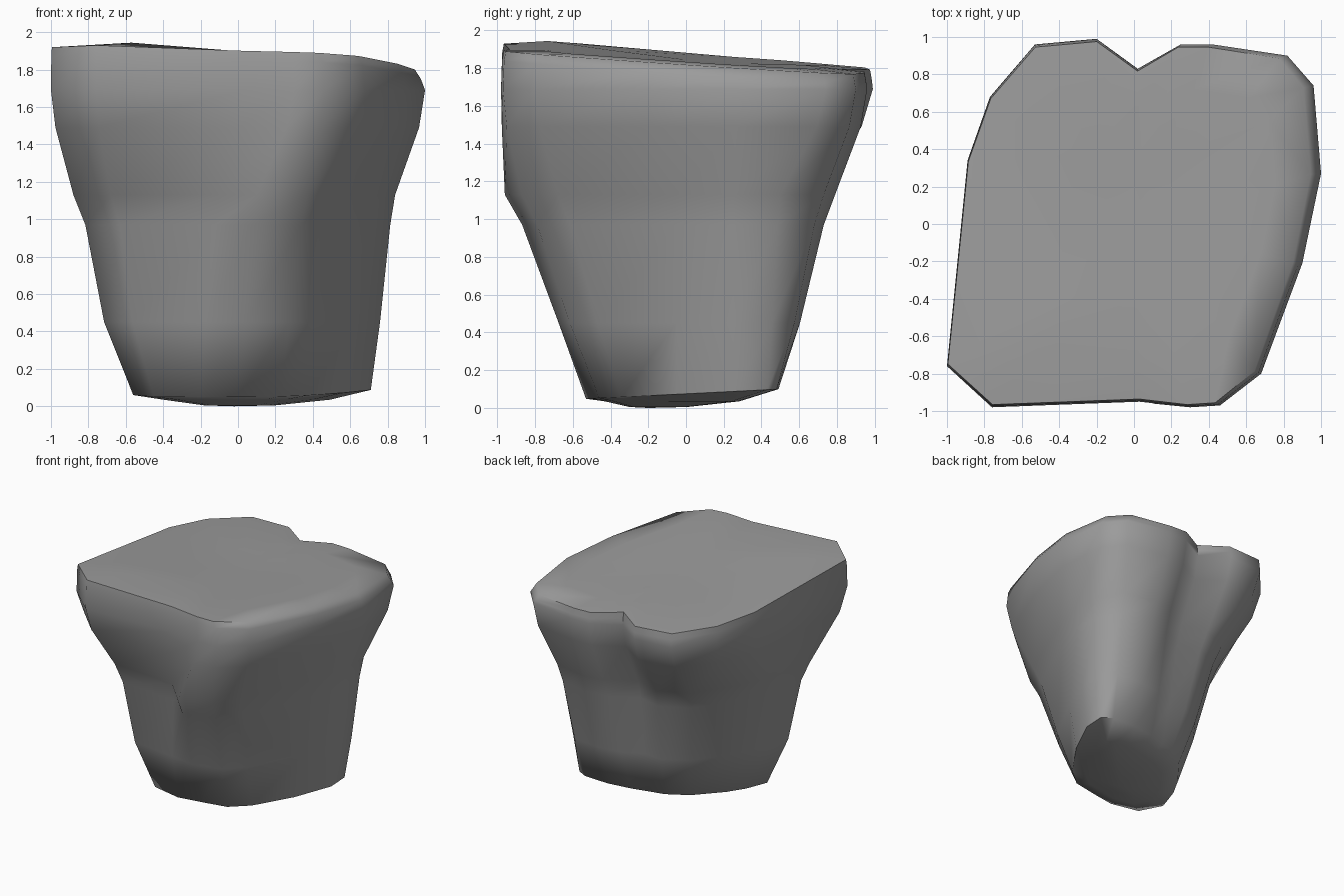
import bpy
import bmesh
from mathutils import Vector

cube = bpy.data.objects.get("Cube")
if cube:
    bpy.data.objects.remove(cube, do_unlink=True)

# Matching outlines of the boulder at its foot, waist and shoulder
FOOT = [(-.56, -.3), (-.45, -.48), (-.2, -.53), (0, -.5), (.22, -.46), (.37, -.34),
        (.57, -.05), (.71, .25), (.71, .43), (.62, .48), (.4, .49), (.2, .46),
        (.05, .42), (-.07, .39), (-.24, .28), (-.42, .05), (-.5, -.1)]
WAIST = [(-.88, -.42), (-.68, -.7), (-.1, -.75), (.1, -.96), (.37, -.87), (.5, -.68),
         (.76, -.05), (.84, .25), (.84, .5), (.71, .73), (.42, .79), (.25, .76),
         (.02, .62), (-.2, .69), (-.45, .57), (-.65, .28), (-.79, 0)]
SHOULDER = [(-1, -.76), (-.76, -.98), (.03, -.95), (.3, -.98), (.46, -.97), (.68, -.8),
            (.9, -.21), (1, .27), (.96, .74), (.82, .9), (.42, .96), (.25, .96),
            (.02, .83), (-.2, .99), (-.53, .96), (-.77, .68), (-.89, .34)]


def blend(lower, upper, amount):
    return [Vector(a).lerp(Vector(b), amount) for a, b in zip(lower, upper)]


def scaled(outline, factor, centre=(0, 0)):
    middle = Vector(centre)
    return [middle.lerp(Vector(p), factor) for p in outline]


def rim(outline):
    """Edge of the top, drawn in more on the left side than elsewhere."""
    return [Vector((p[0] * (.945 if p[0] > 0 else .995), p[1] * .985)) for p in outline]


def top_height(p):
    """Gently tilted top with a small rise toward its front right."""
    rise = max(0, .04 - .08 * (p - Vector((-.5, -.6))).length)
    return 1.855 - .06 * p.y - .03 * p.x + rise


def level(outline, height, tilt=0):
    return [(p[0], p[1], height + tilt * p[1]) for p in outline]


def on_top(outline, drop=0):
    return [(p.x, p.y, top_height(p) - drop) for p in outline]


# Low swelling on the front of the foot
swelling = blend(FOOT, WAIST, .38)
for index in range(3):
    swelling[index] *= 1.05

foot_centre = (-.02, -.2)
rings = [
    level(scaled(FOOT, .3, foot_centre), .005),
    level(scaled(FOOT, .7, foot_centre), .035),
    level(FOOT, .075, .05),
    level(swelling, .45),
    level(blend(FOOT, WAIST, .8), .97),
    level(WAIST, 1.13),
    level(blend(WAIST, SHOULDER, .8), 1.49),
    level(SHOULDER, 1.69),
    on_top(blend(SHOULDER, rim(SHOULDER), .4), .06),
    on_top(rim(SHOULDER), .01),
    on_top(scaled(SHOULDER, .75)),
    on_top(scaled(SHOULDER, .4), .01),
]

# Loft the rings and close both ends
bm = bmesh.new()
loops = [[bm.verts.new(p) for p in ring] for ring in rings]
count = len(FOOT)
for lower, upper in zip(loops, loops[1:]):
    for i in range(count):
        j = (i + 1) % count
        bm.faces.new((lower[i], lower[j], upper[j], upper[i]))
for loop, tip in ((loops[0], (-.02, -.2, 0)), (loops[-1], (0, 0, 1.845))):
    peak = bm.verts.new(tip)
    for i in range(count):
        bm.faces.new((loop[i], loop[(i + 1) % count], peak))
bmesh.ops.recalc_face_normals(bm, faces=bm.faces)
mesh = bpy.data.meshes.new("boulder")
bm.to_mesh(mesh)
bm.free()

boulder = bpy.data.objects.new("boulder", mesh)
bpy.context.collection.objects.link(boulder)

# Plain stone colour
stone = bpy.data.materials.new("stone grey")
stone.use_nodes = True
grey = (.33, .33, .33, 1)
stone.diffuse_color = grey
stone.node_tree.nodes["Principled BSDF"].inputs["Base Color"].default_value = grey
mesh.materials.append(stone)

bpy.context.view_layer.objects.active = boulder
boulder.select_set(True)
bpy.ops.object.shade_smooth_by_angle(angle=1.1)
